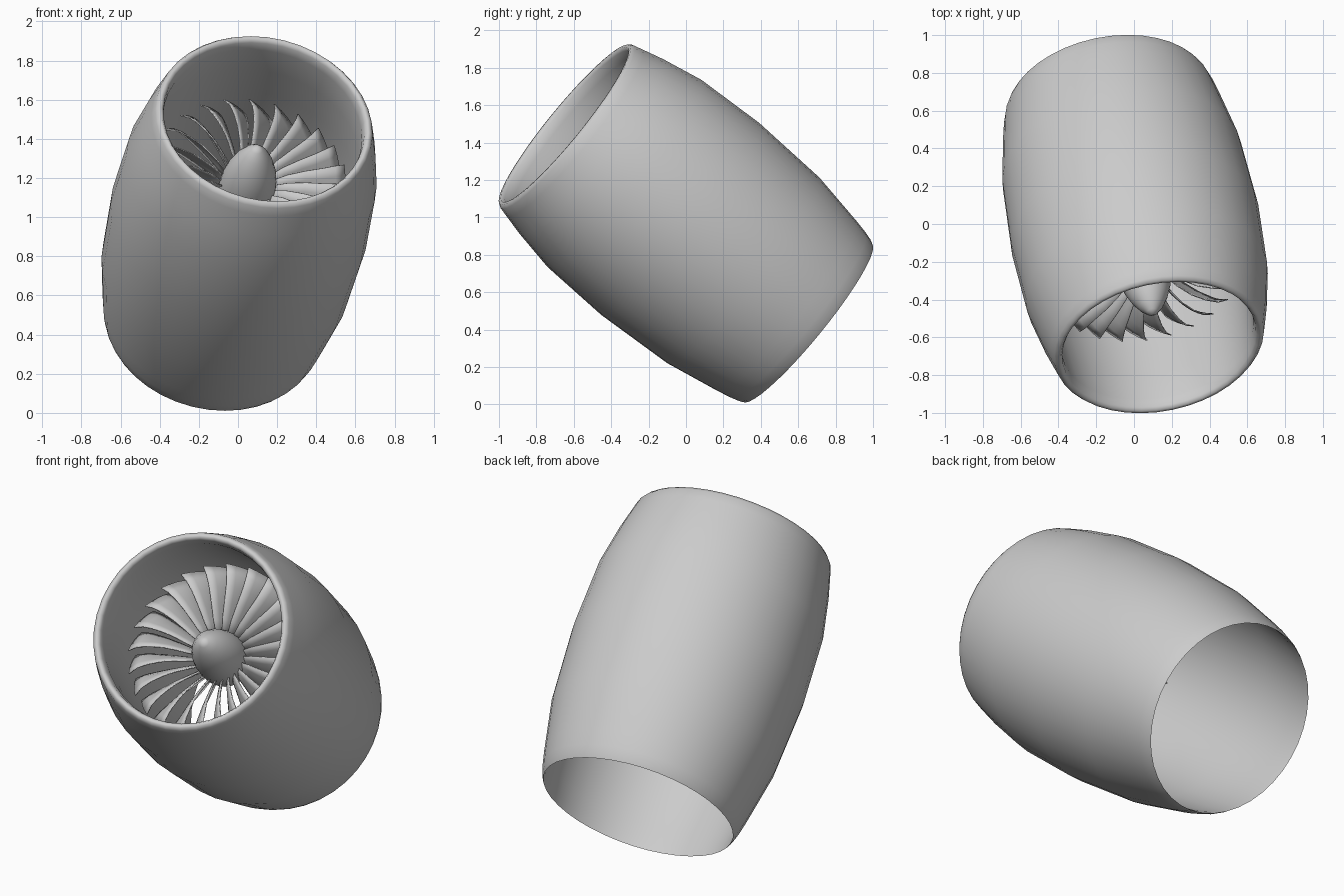
import bpy, bmesh, math
from mathutils import Vector, Matrix

if "Cube" in bpy.data.objects:
    bpy.data.objects.remove(bpy.data.objects["Cube"])

# Engine axis (points out of the intake) and model centre
AXIS = Vector((0.16, -0.765, 0.624)).normalized()
FRAME = Matrix.Translation((0, 0, 0.967)) @ AXIS.to_track_quat('Z', 'Y').to_matrix().to_4x4()


def finish(name, bm, angle):
    bmesh.ops.remove_doubles(bm, verts=bm.verts, dist=0.0005)
    bmesh.ops.recalc_face_normals(bm, faces=bm.faces)
    mesh = bpy.data.meshes.new(name)
    bm.to_mesh(mesh)
    bm.free()
    ob = bpy.data.objects.new(name, mesh)
    bpy.context.collection.objects.link(ob)
    ob.matrix_world = FRAME
    bpy.ops.object.select_all(action='DESELECT')
    ob.select_set(True)
    bpy.context.view_layer.objects.active = ob
    bpy.ops.object.shade_smooth_by_angle(angle=math.radians(angle))
    return ob


def lathe(name, profile, steps, closed=False, angle=50):
    bm = bmesh.new()
    vs = [bm.verts.new((r, 0, a)) for a, r in profile]
    es = [bm.edges.new(p) for p in zip(vs, vs[1:])]
    if closed:
        es.append(bm.edges.new((vs[-1], vs[0])))
    bmesh.ops.spin(bm, geom=vs + es, cent=(0, 0, 0), axis=(0, 0, 1),
                   angle=math.tau, steps=steps, use_duplicate=False)
    return finish(name, bm, angle)


# Barrel-shaped casing: outer wall, rounded intake lip, inner wall, tapered exit
lathe("casing", [
    (-0.85, 0.545), (-0.825, 0.558), (-0.78, 0.571), (-0.70, 0.588), (-0.40, 0.642),
    (0.04, 0.665), (0.43, 0.648), (0.66, 0.605), (0.78, 0.575),
    (0.83, 0.562), (0.848, 0.548), (0.848, 0.532), (0.83, 0.520), (0.78, 0.515),
    (0.60, 0.530), (0.40, 0.550), (0.04, 0.590), (-0.40, 0.595), (-0.70, 0.565), (-0.80, 0.548)],
    40, closed=True, angle=60)

# Pointed spinner and hub
lathe("spinner", [
    (0.20, 0.0), (0.20, 0.14), (0.23, 0.145), (0.30, 0.145), (0.37, 0.139), (0.44, 0.124),
    (0.51, 0.098), (0.57, 0.064), (0.61, 0.030), (0.63, 0.0)], 32)

# Fan blade stations: radius, leading (axial, sideways), trailing (axial, sideways)
STATIONS = [
    (0.13, 0.33, 0.020, 0.22, -0.020),
    (0.20, 0.37, 0.022, 0.22, -0.034),
    (0.29, 0.40, 0.024, 0.23, -0.052),
    (0.38, 0.41, 0.034, 0.24, -0.066),
    (0.45, 0.41, 0.050, 0.25, -0.072),
    (0.505, 0.39, 0.074, 0.26, -0.066)]
BLADES, CHORD = 24, 4

bm = bmesh.new()
for k in range(BLADES):
    rot = Matrix.Rotation(math.tau * k / BLADES, 3, 'Z')
    rows = []
    for r, la, ls, ta, ts in STATIONS:
        row = []
        for j in range(CHORD + 1):
            t = j / CHORD
            camber = 0.012 * math.sin(math.pi * t)
            th = (ls + (ts - ls) * t - camber) / r
            a = la + (ta - la) * t
            row.append(bm.verts.new(rot @ Vector((r * math.cos(th), r * math.sin(th), a))))
        rows.append(row)
    for p, q in zip(rows, rows[1:]):
        for j in range(CHORD):
            bm.faces.new((p[j], p[j + 1], q[j + 1], q[j]))
fan = finish("fan_blades", bm, 40)
thick = fan.modifiers.new("thickness", 'SOLIDIFY')
thick.thickness = 0.006
thick.offset = 0
